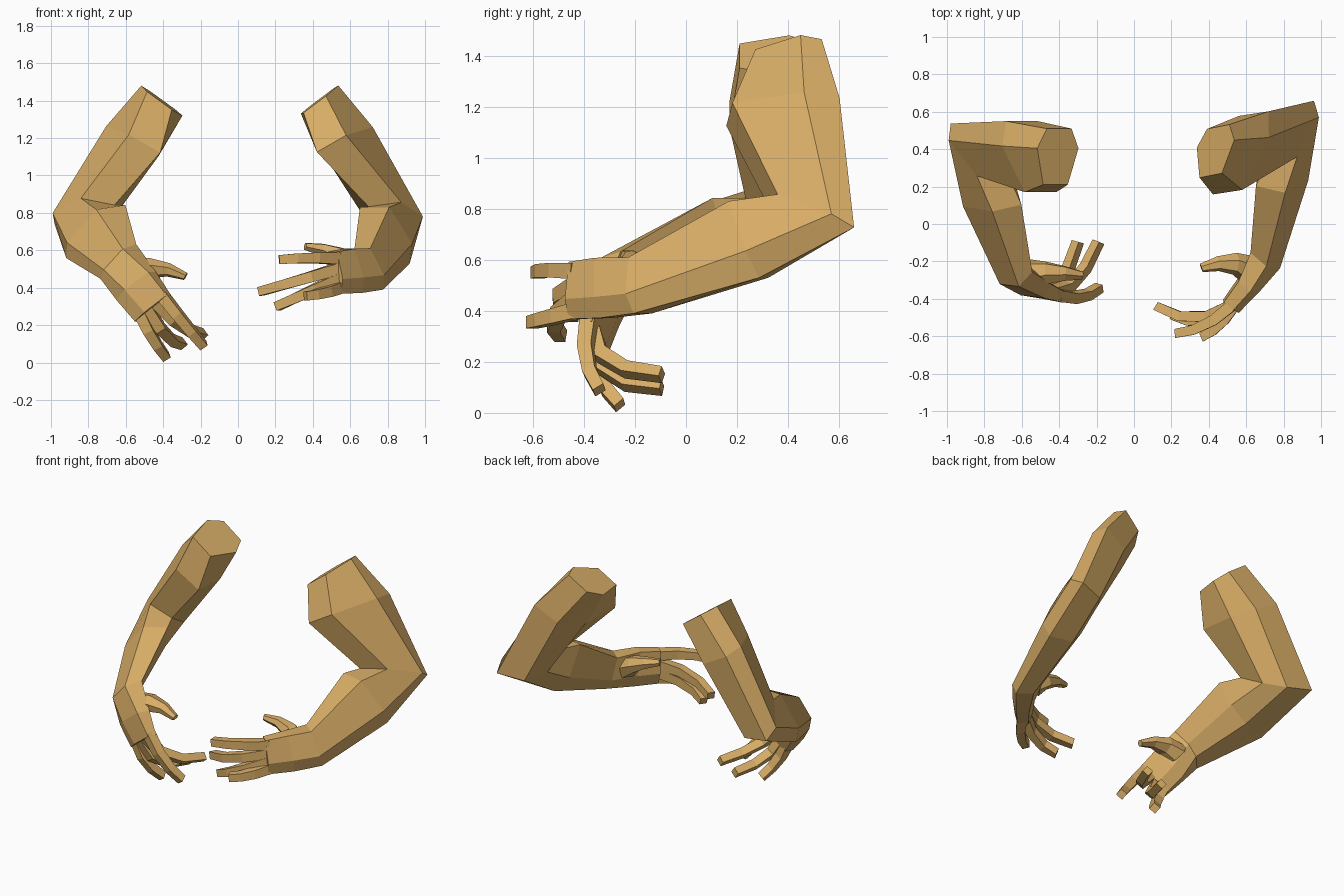
import bpy, bmesh, math
from mathutils import Vector as V

if "Cube" in bpy.data.objects:
    bpy.data.objects.remove(bpy.data.objects["Cube"])

skin = bpy.data.materials.new("tan skin")
skin.diffuse_color = (0.69, 0.42, 0.135, 1)
skin.use_nodes = True
skin.node_tree.nodes["Principled BSDF"].inputs["Base Color"].default_value = skin.diffuse_color

# cross-sections in (outward, back) directions
HEX = [(1, .3), (.6, 1), (-.6, 1), (-1, .3), (-.6, -1), (.6, -1)]
ROUND = [(1, -.5), (1, .5), (0, 1), (-1, .5), (-1, -.5), (0, -1)]
SQUARE = [(1, -1), (1, 1), (-1, 1), (-1, -1)]


def loft(name, rings, section):
    """Skin a closed tube through rings of (centre, u vector, v vector)."""
    bm = bmesh.new()
    loops = [[bm.verts.new(V(c) + V(u) * a + V(v) * b) for a, b in section]
             for c, u, v in rings]
    n = len(section)
    for lo, hi in zip(loops, loops[1:]):
        for i in range(n):
            j = (i + 1) % n
            bm.faces.new((lo[i], lo[j], hi[j], hi[i]))
    bm.faces.new(loops[0])
    bm.faces.new(loops[-1])
    bmesh.ops.recalc_face_normals(bm, faces=bm.faces)
    me = bpy.data.meshes.new(name)
    bm.to_mesh(me)
    bm.free()
    me.materials.append(skin)
    ob = bpy.data.objects.new(name, me)
    bpy.context.collection.objects.link(ob)
    return ob


def finger(name, start, bend, tip, row, r0, r1, section=SQUARE):
    """Three-jointed finger along a bent path, its width along the knuckle row."""
    p, q, r = V(start), V(bend), V(tip)
    rings = []
    for t in (0, .35, .7, 1):
        c = p * (1 - t) ** 2 + q * 2 * t * (1 - t) + r * t * t
        d = ((q - p) * (1 - t) + (r - q) * t).normalized()
        w = (V(row) - d * V(row).dot(d)).normalized()
        rad = r0 + (r1 - r0) * t
        rings.append((c, d.cross(w) * rad, w * rad))
    loft(name, rings, section)


NAMES = ("index_finger", "middle_finger", "ring_finger", "little_finger")

# arm on the +x side: shoulder cut, upper arm, elbow, forearm, wrist, palm, knuckles
loft("arm_a", [
    ((.43, .39, 1.40), (.10, .02, .075), (.02, .13, .02)),
    ((.57, .38, 1.18), (.13, .02, .075), (.07, .21, .01)),
    ((.83, .485, .78), (.145, .04, .02), (.045, .15, -.065)),
    ((.785, .245, .68), (.13, -.03, 0), (.055, .06, -.15)),
    ((.70, -.18, .50), (.07, -.06, 0), (.035, .01, -.11)),
    ((.61, -.325, .49), (.055, -.04, 0), (.02, .01, -.118)),
    ((.515, -.44, .48), (.042, -.035, 0), (.01, 0, -.112)),
], HEX)
row = (.05, 0, -1)
for name, (a, b, c) in zip(NAMES, [
    ((.53, -.43, .555), (.38, -.575, .565), (.22, -.585, .55)),
    ((.53, -.43, .50), (.33, -.57, .44), (.12, -.44, .38)),
    ((.53, -.43, .445), (.34, -.57, .36), (.21, -.49, .30)),
    ((.54, -.43, .40), (.46, -.565, .365), (.36, -.605, .355)),
]):
    finger(name + "_a", a, b, c, row, .031, .024)
finger("thumb_a", (.61, -.24, .52), (.52, -.18, .60), (.36, -.235, .62),
       (0, .4, 1), .07, .021, ROUND)

# arm on the -x side, hand hanging lower and curled
loft("arm_b", [
    ((-.41, .36, 1.40), (-.11, 0, .08), (.01, .15, 0)),
    ((-.55, .36, 1.18), (-.14, 0, .08), (-.05, .19, .01)),
    ((-.82, .385, .79), (-.15, .02, .03), (-.07, .14, -.07)),
    ((-.76, .115, .70), (-.13, -.03, -.02), (-.08, .03, -.13)),
    ((-.64, -.265, .54), (-.06, -.065, -.02), (-.06, .03, -.08)),
    ((-.545, -.33, .41), (-.035, -.06, 0), (-.085, .03, -.075)),
    ((-.455, -.365, .29), (-.02, -.042, 0), (-.085, .03, -.07)),
], HEX)
row = (-.085, .03, -.07)
for name, (a, b, c) in zip(NAMES, [
    ((-.405, -.38, .36), (-.28, -.42, .20), (-.185, -.34, .09)),
    ((-.445, -.365, .33), (-.30, -.37, .16), (-.19, -.095, .15)),
    ((-.485, -.355, .295), (-.38, -.37, .10), (-.30, -.095, .10)),
    ((-.52, -.34, .26), (-.46, -.36, .12), (-.385, -.26, .03)),
]):
    finger(name + "_b", a, b, c, row, .031, .024)
finger("thumb_b", (-.56, -.27, .48), (-.44, -.25, .54), (-.28, -.275, .46),
       (-.3, .2, -1), .075, .021, ROUND)
